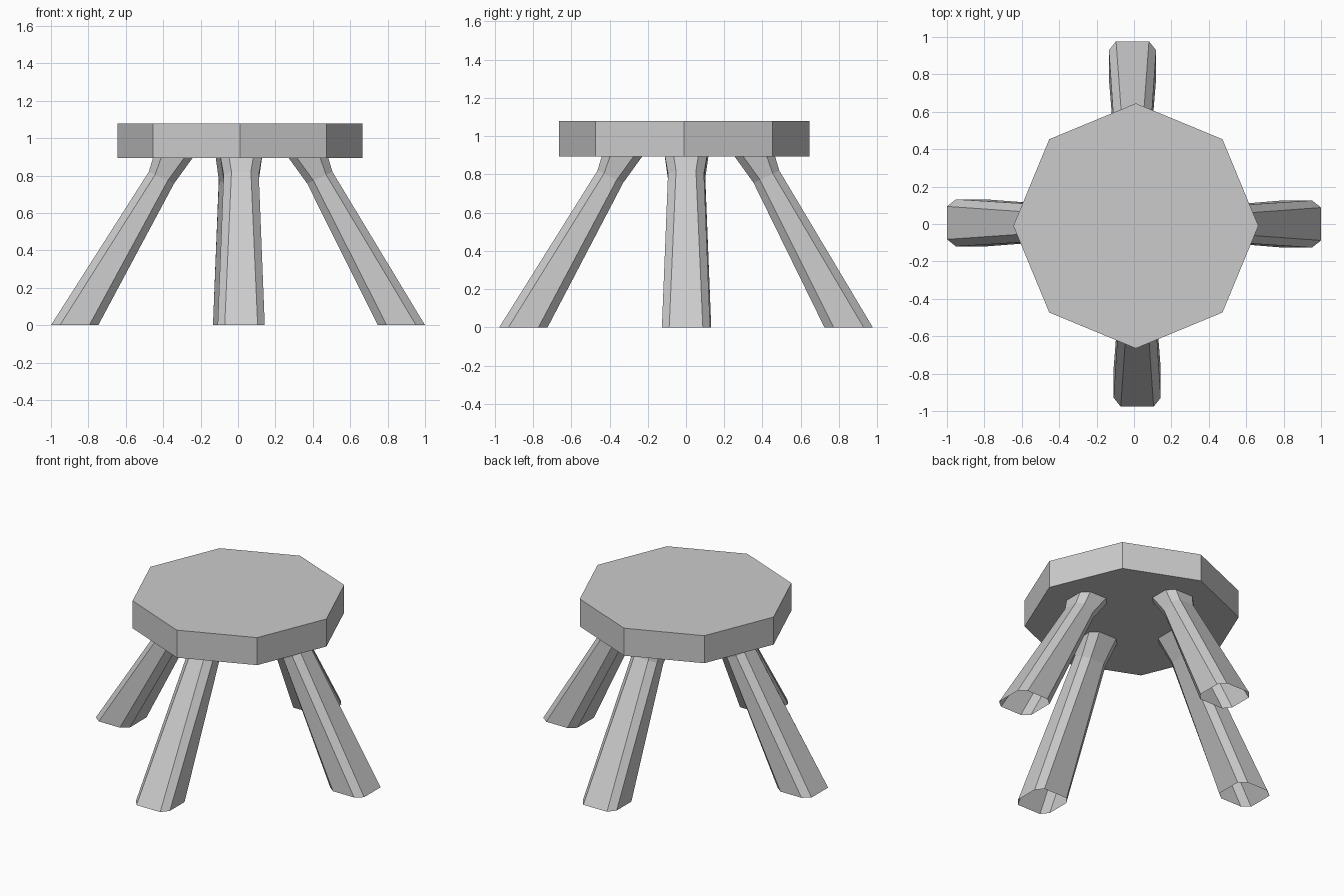
import bpy, bmesh, math
from mathutils import Matrix, Vector

cube = bpy.data.objects.get("Cube")
if cube:
    bpy.data.objects.remove(cube)

# Single plain grey for the whole stool
grey = bpy.data.materials.new("plain_grey")
grey.use_nodes = True
grey.diffuse_color = (0.6, 0.6, 0.6, 1)
grey.node_tree.nodes["Principled BSDF"].inputs["Base Color"].default_value = grey.diffuse_color


def add_object(name, bm):
    mesh = bpy.data.meshes.new(name)
    bmesh.ops.recalc_face_normals(bm, faces=bm.faces)
    bm.to_mesh(mesh)
    bm.free()
    mesh.materials.append(grey)
    obj = bpy.data.objects.new(name, mesh)
    bpy.context.collection.objects.link(obj)
    return obj


# Seat: thick octagonal slab
bm = bmesh.new()
bmesh.ops.create_cone(bm, cap_ends=True, segments=8, radius1=0.655, radius2=0.655, depth=0.185)
bmesh.ops.rotate(bm, verts=bm.verts, matrix=Matrix.Rotation(math.pi / 2, 3, "Z"))
bmesh.ops.translate(bm, verts=bm.verts, vec=(0.01, -0.01, 0.987))
add_object("seat", bm)

# Leg rings: outer radius, outer z, inner radius, inner z, half width, half flat, chamfer
RINGS = [
    (0.988, 0, 0.735, 0, 0.126, 0.088, 0.19),
    (0.485, 0.82, 0.35, 0.757, 0.094, 0.052, 0.25),
    (0.452, 0.93, 0.225, 0.93, 0.116, 0.07, 0.2),
]


def ring_points(ring, side, shift):
    outer, z_out, inner, z_in, wide, flat, cut = ring
    outline = [(0, -flat), (0, flat), (cut, wide), (1 - cut, wide),
               (1, flat), (1, -flat), (1 - cut, -wide), (cut, -wide)]
    return [Vector((outer + (inner - outer) * t + shift, w + side,
                    z_out + (z_in - z_out) * t)) for t, w in outline]


def add_leg(name, angle, side, foot_shift, top_shift):
    """Bent, hollow eight-sided leg, open at the foot."""
    bm = bmesh.new()
    turn = Matrix.Rotation(math.radians(angle), 3, "Z")
    loops = []
    for i, ring in enumerate(RINGS):
        shift = top_shift if i else foot_shift
        loops.append([bm.verts.new(turn @ p) for p in ring_points(ring, side, shift)])
    for low, high in zip(loops, loops[1:]):
        for k in range(8):
            n = (k + 1) % 8
            bm.faces.new((low[k], low[n], high[n], high[k]))
    leg = add_object(name, bm)
    # An open tube needs its normals pointing away from its own axis
    mesh = leg.data
    face = mesh.polygons[0]
    if face.normal.dot(turn @ Vector((1, 0, 0))) < 0:
        mesh.flip_normals()


add_leg("left_leg", 0, 0, 0.012, 0.02)
add_leg("right_leg", 180, -0.006, 0.012, -0.008)
add_leg("front_leg", -90, 0.017, -0.011, -0.022)
add_leg("back_leg", 90, 0.008, -0.011, 0.003)
